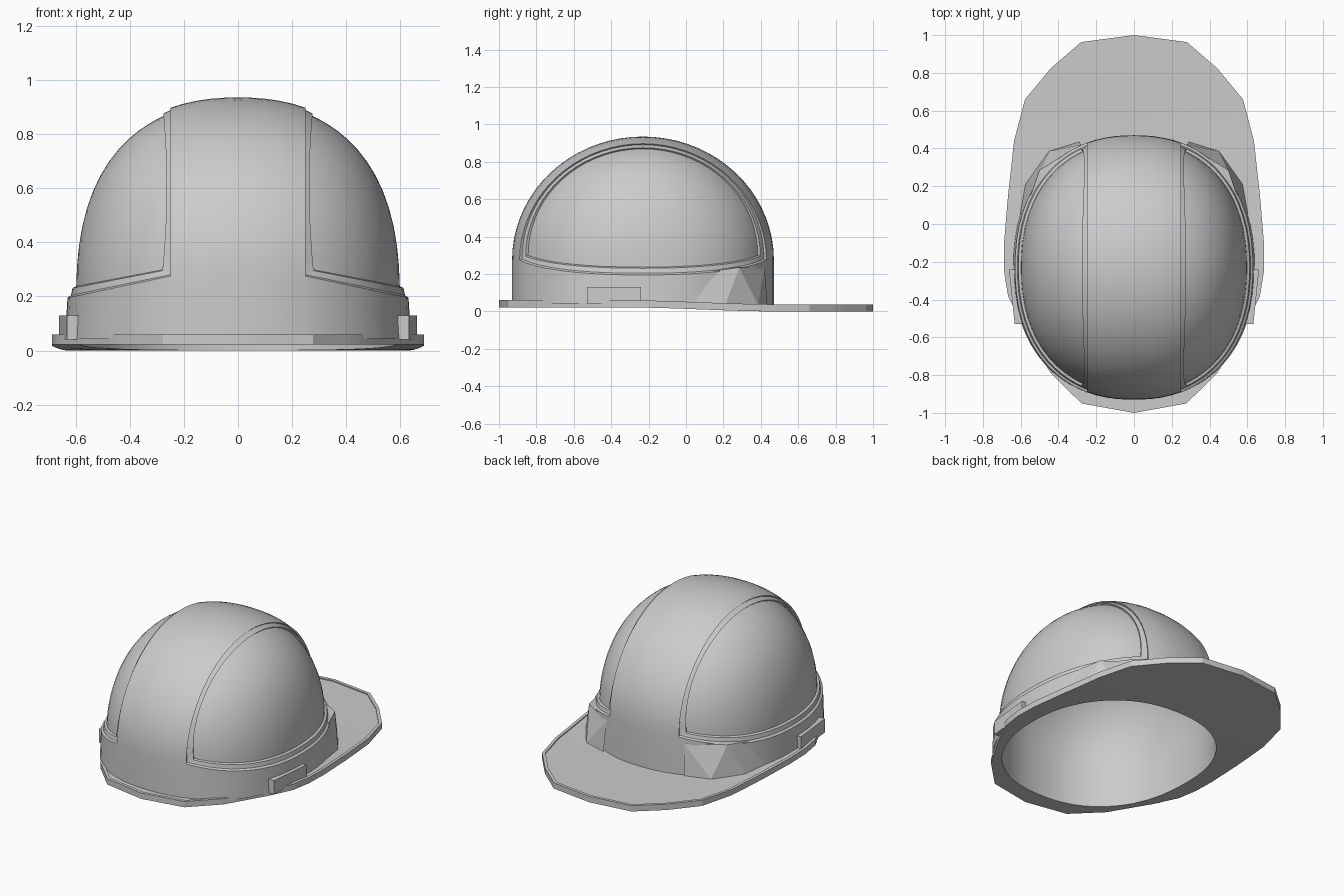
import bpy, bmesh, math
from mathutils import Vector

if "Cube" in bpy.data.objects:
    bpy.data.objects.remove(bpy.data.objects["Cube"])

A, B, H = 0.63, 0.70, 0.66          # half width, half length, crown height
YC, ZC, P = -0.23, 0.275, 2.25      # dome centre, spring line, superellipse power
XE = 0.25                           # half width of raised centre strip


def brim_z(y):
    t = min(1, max(0, (y + 0.35) / 0.85))
    return 0.022 * (1 - t * t * (3 - 2 * t))


def finish(name, bm, flip=False, angle=28):
    bmesh.ops.remove_doubles(bm, verts=bm.verts, dist=0.0004)
    bmesh.ops.recalc_face_normals(bm, faces=bm.faces)
    if flip:
        bmesh.ops.reverse_faces(bm, faces=bm.faces)
    me = bpy.data.meshes.new(name)
    bm.to_mesh(me)
    bm.free()
    ob = bpy.data.objects.new(name, me)
    bpy.context.collection.objects.link(ob)
    bpy.ops.object.select_all(action='DESELECT')
    bpy.context.view_layer.objects.active = ob
    ob.select_set(True)
    bpy.ops.object.shade_smooth_by_angle(angle=math.radians(angle))
    return ob


def grid(bm, rows, closed=False):
    vs = [[bm.verts.new(p) for p in row] for row in rows]
    n = len(vs[0])
    for r0, r1 in zip(vs, vs[1:]):
        for i in range(n if closed else n - 1):
            j = (i + 1) % n
            bm.faces.new((r0[i], r0[j], r1[j], r1[i]))


def rad(x, a=A):
    return max(0, 1 - (abs(x) / a) ** P) ** (1 / P)


def point(u, v, d=0.0, side=1, x=None):
    """Dome surface point from side-view unit coordinates, sunk by d."""
    if x is None:
        x = (A - d) * max(0, 1 - math.hypot(u, v) ** P) ** (1 / P)
    drop = 0.08 * max(0, x - XE) / (A - XE) * (1 - min(1, v)) ** 2
    return Vector((side * x, YC + (B - d) * u, ZC + (H - 0.5 * d) * v - drop))


N, M = 36, 14
TH = [math.pi * j / N for j in range(N + 1)]
RS = [math.sin(i / M * math.pi / 2) for i in range(M + 1)]
CX = [XE * (i / 5 - 1) for i in range(11)]

# Outer shell: raised centre strip
bm = bmesh.new()
grid(bm, [[(x, YC + B * rad(x) * math.cos(t), ZC + H * rad(x) * math.sin(t))
           for t in TH] for x in CX])


def panel_pt(s, t, R, v0, d, side):
    return point(s * R * math.cos(t), v0 + (1 - v0) * s * R * math.sin(t), d, side)


def panel_loop(R, v0, d, side):
    lp = [panel_pt(1, t, R, v0, d, side) for t in TH]
    lp += [panel_pt(s, math.pi, R, v0, d, side) for s in RS[-2::-1]]
    return lp + [panel_pt(s, 0, R, v0, d, side) for s in RS[1:-1]]


# Outer shell: stepped recessed side panels
R0, R1 = rad(XE), rad(0.275, A - 0.03)
for side in (1, -1):
    grid(bm, [panel_loop(R0, 0, 0, side), panel_loop(R0, 0.008, 0.013, side),
              panel_loop(R1, 0.04, 0.018, side), panel_loop(R1, 0.045, 0.032, side)], True)
    grid(bm, [[panel_pt(s, t, R1, 0.045, 0.032, side) for t in TH] for s in RS])

# Outer shell: lower band down to the brim
top = [point(-rad(x), 0, x=x) for x in CX]
top += [point(-R0 * s, 0) for s in RS[-2::-1]] + [point(R0 * s, 0) for s in RS[1:]]
top += [point(rad(x), 0, x=x) for x in CX[-2::-1]]
top += [point(R0 * s, 0, side=-1) for s in RS[-2::-1]]
top += [point(-R0 * s, 0, side=-1) for s in RS[1:-1]]
low = [Vector((p.x * 1.015, p.y, brim_z(p.y) + 0.02)) for p in top]
grid(bm, [top, [a.lerp(b, 0.5) for a, b in zip(top, low)], low], True)
finish("helmet_shell", bm)

# Inner surface of the shell
D = 0.05
bm = bmesh.new()
rows = []
for i in range(33):
    c = math.cos(math.pi * i / 32)
    x = (A - D) * math.copysign(abs(c) ** (2 / P), c)
    r = rad(x, A - D)
    row = [Vector((x, YC + (B - D) * r * math.cos(t), ZC + (H - D) * r * math.sin(t)))
           for t in TH]
    ends = [Vector((x, p.y, brim_z(p.y))) for p in (row[0], row[-1])]
    rows.append([ends[0]] + row + [ends[1]])
grid(bm, rows)
finish("shell_lining", bm, flip=True)

# Brim: faceted outline with a thin raised lip and an oval head opening
half = [(0, 1), (.28, .963), (.44, .825), (.577, .66), (.635, .44), (.667, .15), (.688, -.1),
        (.688, -.25), (.667, -.38), (.59, -.54), (.444, -.785), (.278, -.95), (0, -1)]
outline = half + [(-x, y) for x, y in half[-2:0:-1]]
outer = []
for i, p in enumerate(outline):
    q = outline[(i + 1) % len(outline)]
    outer += [Vector(p).lerp(Vector(q), k / 3) for k in range(3)]


def oval(p, a, b):
    d = Vector((p.x, p.y - YC)).normalized()
    k = (abs(d.x / a) ** P + abs(d.y / b) ** P) ** (-1 / P)
    return Vector((d.x * k, YC + d.y * k))


hole = [oval(p, A - D, B - D) for p in outer]
inset = [p - (p - Vector((0, p.y * 0.3))).normalized() * 0.02 for p in outer]


def ring(pts, dz):
    return [(p.x, p.y, brim_z(p.y) + dz) for p in pts]


mids = [[h.lerp(o, k) for h, o in zip(hole, inset)] for k in (0.33, 0.67)]
bm = bmesh.new()
grid(bm, [ring(hole, 0), ring(mids[0], 0), ring(mids[1], 0), ring(outer, 0),
          ring(outer, 0.038), ring(inset, 0.038), ring(inset, 0.031),
          ring(mids[1], 0.031), ring(mids[0], 0.031), ring(hole, 0.031),
          ring(hole, 0)], True)
finish("brim", bm, angle=22)


def hull(name, pts):
    bm = bmesh.new()
    for p in pts:
        bm.verts.new(p)
    bmesh.ops.convex_hull(bm, input=bm.verts)
    return finish(name, bm, angle=15)


for s, tag in ((1, "right"), (-1, "left")):
    # Pointed side bulges near the front of the brim
    hull("visor_mount_" + tag, [(s * x, y, z) for x, y, z in (
        (.50, .285, .235), (.575, .21, .035), (.45, .385, .035), (.605, .05, .035),
        (.565, .09, .21), (.29, .435, .035), (.28, .42, .235), (.45, .26, .24))])
    # Accessory slots on the sides
    hull("side_slot_" + tag, [(s * x, y, z) for z in (.04, .13) for x, y in (
        (.662, -.24), (.632, -.53), (.56, -.53), (.60, -.24))])
